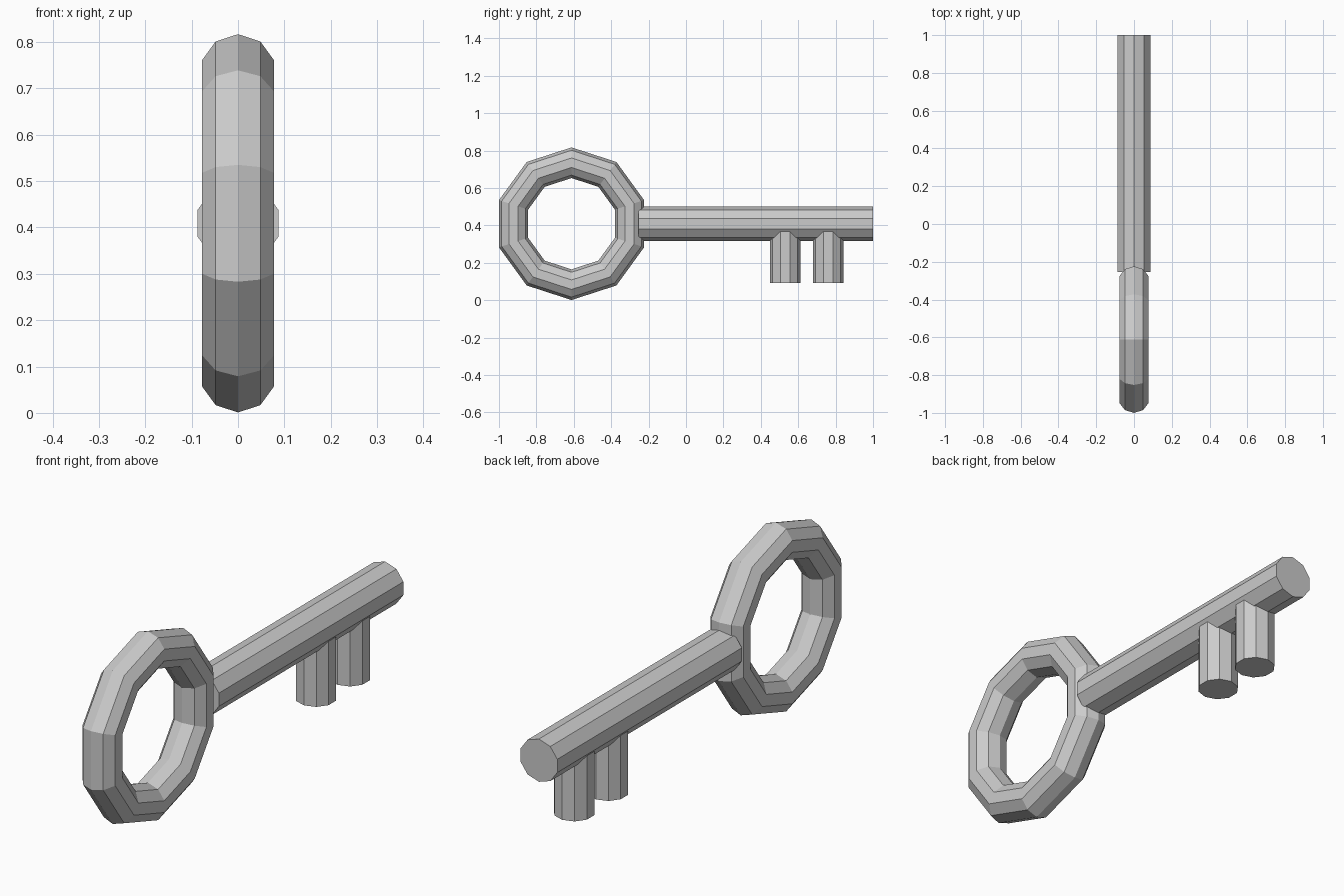
import bpy
from math import radians

if "Cube" in bpy.data.objects:
    bpy.data.objects.remove(bpy.data.objects["Cube"])

SIDES = 10
AXIS_Z = 0.409


def rod(name, radius, length, location, rotation=(0, 0, 0)):
    bpy.ops.mesh.primitive_cylinder_add(vertices=SIDES, radius=radius, depth=length,
                                        location=location, rotation=rotation)
    bpy.context.object.name = name


# Ring-shaped handle, standing upright in the YZ plane
bpy.ops.mesh.primitive_torus_add(major_segments=SIDES, minor_segments=SIDES,
                                 major_radius=0.326, minor_radius=0.082,
                                 location=(0, -0.612, AXIS_Z),
                                 rotation=(0, radians(90), 0))
bpy.context.object.name = "handle_ring"

# Shaft, running back from the ring
start, end = -0.255, 1.0
rod("shaft", 0.092, end - start, (0, (start + end) / 2, AXIS_Z), (radians(90), 0, 0))

# Two teeth hanging below the shaft
bottom = 0.093
for i, y in enumerate((0.53, 0.76), 1):
    rod(f"tooth_{i}", 0.082, AXIS_Z - bottom, (0, y, (AXIS_Z + bottom) / 2))
